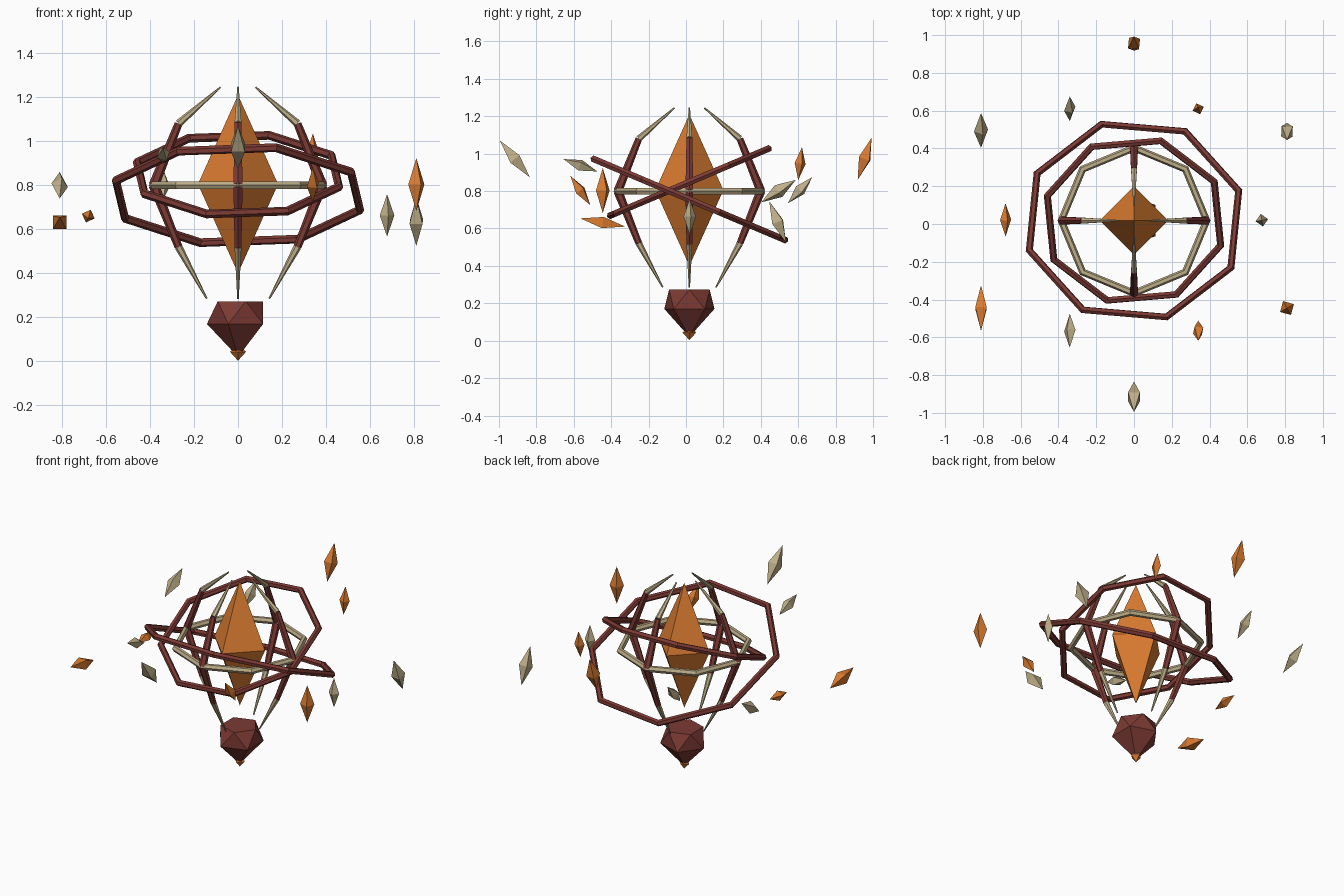
import bpy, bmesh, math
from mathutils import Matrix, Vector

cube = bpy.data.objects.get("Cube")
if cube:
    bpy.data.objects.remove(cube, do_unlink=True)


def material(name, rgb):
    m = bpy.data.materials.new(name)
    m.use_nodes = True
    m.diffuse_color = (*rgb, 1)
    m.node_tree.nodes["Principled BSDF"].inputs["Base Color"].default_value = (*rgb, 1)
    return m


ORANGE = material("amber orange", (0.71, 0.2, 0.03))
RED = material("dark red", (0.205, 0.042, 0.034))
TAN = material("pale tan", (0.52, 0.43, 0.25))
CY = 0.018  # depth of the central axis


def add(name, bm, mat):
    bmesh.ops.recalc_face_normals(bm, faces=bm.faces)
    mesh = bpy.data.meshes.new(name)
    bm.to_mesh(mesh)
    bm.free()
    mesh.materials.append(mat)
    ob = bpy.data.objects.new(name, mesh)
    bpy.context.collection.objects.link(ob)
    return ob


def crystal(name, centre, axis, radius, mat, spin=0):
    """Four-sided double pyramid; axis is the half-length vector."""
    axis = Vector(axis)
    bm = bmesh.new()
    top = bm.verts.new((0, 0, axis.length))
    low = bm.verts.new((0, 0, -axis.length))
    angles = [math.radians(spin + 90 * i) for i in range(4)]
    ring = [bm.verts.new((radius * math.cos(a), radius * math.sin(a), 0)) for a in angles]
    for i in range(4):
        for tip in (top, low):
            bm.faces.new((ring[i], ring[(i + 1) % 4], tip))
    tilt = Matrix.Rotation(math.atan2(-axis.y, axis.z), 4, 'X')
    bm.transform(Matrix.Translation(centre) @ tilt)
    return add(name, bm, mat)


def hoop(name, radius, z, tilt, phase, mat):
    bpy.ops.mesh.primitive_torus_add(major_segments=8, minor_segments=6,
                                     major_radius=radius, minor_radius=0.02)
    ob = bpy.context.object
    ob.name = name
    ob.data.materials.append(mat)
    ob.data.transform(Matrix.Translation((0, CY, z)) @ Matrix.Rotation(tilt, 4, 'X')
                      @ Matrix.Rotation(phase, 4, 'Z'))


def spar(bm, start, end, turn):
    """Tapered six-sided rod between two (out, height, radius) stations."""
    a, b = Vector((start[0], 0, start[1])), Vector((end[0], 0, end[1]))
    rot = (b - a).to_track_quat('Z', 'Y').to_matrix().to_4x4()
    place = Matrix.Translation((0, CY, 0)) @ Matrix.Rotation(turn, 4, 'Z')
    bmesh.ops.create_cone(bm, cap_ends=True, segments=6, radius1=start[2], radius2=end[2],
                          depth=(b - a).length,
                          matrix=place @ Matrix.Translation((a + b) / 2) @ rot)


# Central crystal and the hoops around it
crystal("core_crystal", (0, CY, 0.805), (0, 0, 0.405), 0.182, ORANGE)
hoop("level_hoop", 0.385, 0.8, 0, 0, TAN)
hoop("outer_hoop", 0.58, 0.755, -0.4, 0.3, RED)
hoop("inner_hoop", 0.48, 0.848, 0.4, -0.3, RED)

# Four cage arms with tapered tips
stations = [(0.142, 0.285, 0.004), (0.27, 0.52, 0.018), (0.382, 0.8, 0.024),
            (0.27, 1.08, 0.018), (0.08, 1.245, 0.004)]
for i, side in enumerate(("left", "back", "right", "front")):
    turn = i * math.pi / 2
    arm, tips = bmesh.new(), bmesh.new()
    for j, bm in enumerate((tips, arm, arm, tips)):
        spar(bm, stations[j], stations[j + 1], turn)
    add(side + "_arm", arm, RED)
    add(side + "_arm_tips", tips, TAN)

# Faceted base stone with a flat top and pointed foot
bm = bmesh.new()
bmesh.ops.create_icosphere(bm, subdivisions=1, radius=1)
for v in bm.verts:
    grow = (0.114 if v.co.z > 0 else 0.141) / 0.894
    height = 0.273 if v.co.z > 0 else 0.17 if v.co.z > -0.9 else 0.02
    v.co = (v.co.x * grow, v.co.y * grow + CY, height)
add("base_stone", bm, RED)
crystal("foot_crystal", (0, CY, 0.043), (0, 0, 0.04), 0.036, ORANGE)

# Floating shards: centre, lean (y, z), spin, colour
shards = [
    ((0, 0.955, 0.973), (0.037, 0.112), 40, ORANGE),
    ((-0.81, 0.495, 0.8), (0.092, 0.06), 15, TAN),
    ((-0.34, 0.61, 0.805), (0.065, 0.07), 27, TAN),
    ((0.34, 0.61, 0.947), (0.01, 0.088), 20, ORANGE),
    ((0.81, 0.49, 0.635), (-0.045, 0.11), 42, TAN),
    ((0.677, 0.02, 0.663), (0, 0.096), 10, TAN),
    ((0.81, -0.445, 0.803), (0, 0.12), 30, ORANGE),
    ((0.34, -0.565, 0.803), (-0.053, 0.078), 35, ORANGE),
    ((0, -0.915, 0.972), (-0.08, 0.098), 45, TAN),
    ((-0.34, -0.565, 0.938), (-0.09, 0.033), 27, TAN),
    ((-0.81, -0.445, 0.632), (-0.12, 0.022), 45, ORANGE),
    ((-0.68, 0.022, 0.66), (0.088, 0.01), 20, ORANGE),
]
for i, (centre, lean, spin, mat) in enumerate(shards):
    axis = Vector((0, *lean))
    crystal(f"shard_{i + 1}", centre, axis, 0.35 * axis.length, mat, spin)
